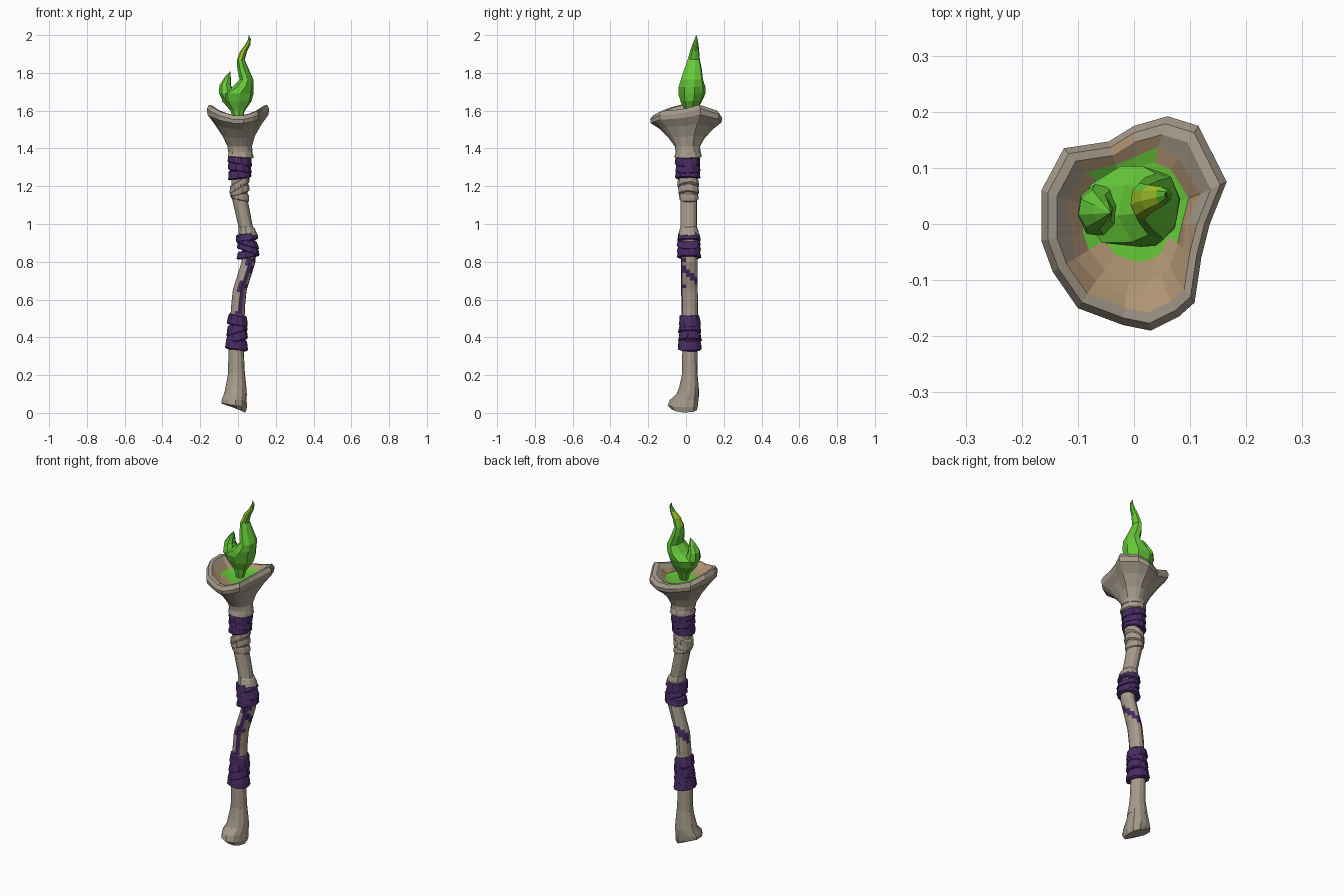
import bpy, bmesh, math, random
from mathutils import Vector

random.seed(4)
if "Cube" in bpy.data.objects:
    bpy.data.objects.remove(bpy.data.objects["Cube"], do_unlink=True)


def material(name, r, g, b):
    m = bpy.data.materials.new(name)
    m.use_nodes = True
    m.diffuse_color = (r, g, b, 1)
    bsdf = m.node_tree.nodes["Principled BSDF"]
    bsdf.inputs["Base Color"].default_value = (r, g, b, 1)
    bsdf.inputs["Roughness"].default_value = 0.9
    return m


BONE = material("bone", 0.38, 0.33, 0.26)
TAN = material("bowl_tan", 0.44, 0.30, 0.17)
PURPLE = material("purple_cloth", 0.065, 0.024, 0.125)
GREEN = material("flame_green", 0.13, 0.58, 0.04)
LIME = material("flame_lime", 0.36, 0.55, 0.02)


def loft(name, rings, mats, rule=None):
    """Skin closed rings of points, cap both ends, colour faces by rule."""
    bm = bmesh.new()
    loops = [[bm.verts.new(p) for p in ring] for ring in rings]
    n = len(loops[0])
    for a, b in zip(loops, loops[1:]):
        for i in range(n):
            j = (i + 1) % n
            bm.faces.new((a[i], a[j], b[j], b[i]))
    bm.faces.new(loops[0][::-1])
    bm.faces.new(loops[-1])
    bmesh.ops.recalc_face_normals(bm, faces=bm.faces)
    bm.normal_update()
    if rule:
        for f in bm.faces:
            f.material_index = rule(f.calc_center_median(), f.normal)
    me = bpy.data.meshes.new(name)
    bm.to_mesh(me)
    bm.free()
    for m in mats:
        me.materials.append(m)
    ob = bpy.data.objects.new(name, me)
    bpy.context.collection.objects.link(ob)
    return ob


def ellipse(x, y, z, rx, ry, sides, turn=0.0, wobble=0.0, tilt=0.0, zjit=0.0):
    pts = []
    for i in range(sides):
        a = turn + math.tau * i / sides
        k = 1 + random.uniform(-wobble, wobble)
        dx, dy = rx * k * math.cos(a), ry * k * math.sin(a)
        pts.append(Vector((x + dx, y + dy,
                           z + tilt * dx + random.uniform(-zjit, zjit))))
    return pts


# Crooked shaft: height, centre x, centre y, radius x, radius y
SHAFT = [(0.12, -.012, .015, .058, .054), (0.2, -.008, .02, .045, .041),
         (0.32, -.01, .02, .041, .04), (0.45, -.005, .02, .039, .042),
         (0.56, 0, .02, .037, .044), (0.65, .009, .018, .037, .044),
         (0.8, .056, .018, .037, .044), (0.88, .06, .015, .037, .044),
         (0.96, .046, .015, .038, .044), (1.13, .01, .015, .041, .044),
         (1.25, .008, .01, .045, .045), (1.4, .012, .01, .06, .058)]


def shaft_at(z):
    for a, b in zip(SHAFT, SHAFT[1:]):
        if z <= b[0]:
            t = (z - a[0]) / (b[0] - a[0])
            return [p + (q - p) * t for p, q in zip(a, b)][1:]
    return SHAFT[-1][1:]


def shaft_colour(c, n):
    # stain running up the front, then a strip winding down to the back
    if not 0.52 < c.z < 0.82:
        return 0
    x, y = shaft_at(c.z)[:2]
    a = math.atan2(c.y - y, c.x - x)
    front = abs(a + math.pi * 0.42) < 0.35 + 0.25 * math.sin(c.z * 40)
    strip = a > -1.2 and abs(c.z - (0.735 - 0.035 * a)) < 0.024
    return int(front or strip)


heights = [s[0] for s in SHAFT if not 0.5 < s[0] < 0.85]
heights = sorted(heights + [0.52 + 0.02 * i for i in range(17)])
rings = []
for z in heights:
    x, y, rx, ry = shaft_at(z)
    rings.append(ellipse(x, y, z, rx, ry, 12, 0.1))
loft("shaft", rings, [BONE, PURPLE], shaft_colour)

# Knuckled foot with a toe to the front
foot = []
for z, x, y, rx, ry, tilt, lobe in [(.022, -.01, -.005, .05, .068, -.4, .1),
                                    (.04, -.02, -.01, .068, .08, -.15, .12),
                                    (.068, -.021, -.004, .067, .076, 0, .1),
                                    (.1, -.014, .012, .061, .06, 0, .05),
                                    (.14, -.01, .017, .054, .051, 0, .03),
                                    (.21, -.008, .02, .045, .041, 0, 0)]:
    ring = ellipse(x, y, z, rx, ry, 12, 0.1, 0, tilt)
    for i, p in enumerate(ring):
        k = 1 + lobe * math.cos(3 * (math.tau * i / 12 + math.pi / 2)) * 0.8
        p.x, p.y = x + (p.x - x) * k, y + (p.y - y) * k
    foot.append(ring)
loft("foot", foot, [BONE])


def wrap(name, z0, z1, r0, r1, bands, tilt, mat, shift=0.0):
    """Overlapping slanted cloth bands following the shaft."""
    h = (z1 - z0) / bands
    for b in range(bands):
        rings = []
        lean = tilt * random.uniform(0.5, 1.2) * (1 if b % 3 else -0.4)
        for t, k in ((-0.15, .9), (0.0, 1.03), (0.5, 1.0), (1.05, .95), (1.2, .82)):
            z = z0 + h * (b + t)
            r = (r0 + (r1 - r0) * (b + t) / bands) * k
            x, y = shaft_at(z)[:2]
            rings.append(ellipse(x + shift, y, z, r, r * 1.06, 11, b * 0.4,
                                 0.035, lean, h * 0.06))
        loft(f"{name}_band_{b + 1}", rings, [mat])


wrap("lower_wrap", 0.34, 0.51, .059, .052, 4, 0.45, PURPLE)
wrap("middle_wrap", 0.825, 0.945, .059, .057, 4, -0.45, PURPLE, -.006)
wrap("top_wrap", 1.245, 1.355, .061, .064, 3, -0.3, PURPLE)
wrap("middle_binding", 0.945, 0.98, .05, .046, 1, 0.3, BONE, .004)
wrap("upper_binding", 1.13, 1.225, .047, .055, 3, 0.5, BONE)
wrap("neck_binding", 1.355, 1.385, .066, .066, 1, 0.15, BONE, .002)

# Irregular bowl: rim outline seen from above
RIM = [(.165, .075), (.115, .175), (.06, .192), (.0, .175), (-.045, .147),
       (-.125, .135), (-.165, .06), (-.165, -.03), (-.145, -.085),
       (-.1, -.15), (-.02, -.18), (.03, -.19), (.08, -.165), (.108, -.14),
       (.12, -.06), (.135, .0)]


def bowl_ring(z, scale, round_part, radius, saddle):
    pts = []
    for i, (x, y) in enumerate(RIM):
        a = math.atan2(y, x)
        k = scale * (1 - 0.1 * saddle * (i % 2) * (scale < 0.8))
        px = x * k * (1 - round_part) + (.012 + radius * math.cos(a)) * round_part
        py = y * k * (1 - round_part) + (.01 + radius * math.sin(a)) * round_part
        pts.append((px, py, z + saddle * 0.055 * (x / .16) ** 2))
    return pts


def bowl_colour(c, n):
    if n.z < 0.15 or c.z < 1.52:
        return 0
    if math.hypot(c.x, c.y - .03) < 0.092:
        return 2
    return int(math.hypot(c.x / .125, c.y / .15) < 0.98 and c.z < 1.6)


loft("bowl", [bowl_ring(1.385, .4, 1, .066, 0), bowl_ring(1.41, .4, .8, .066, 0),
              bowl_ring(1.455, .56, .35, .08, .2), bowl_ring(1.5, .78, .1, .1, .5),
              bowl_ring(1.532, .98, 0, 0, .8), bowl_ring(1.552, 1, 0, 0, 1),
              bowl_ring(1.573, .93, 0, 0, 1), bowl_ring(1.574, .83, 0, 0, .9),
              bowl_ring(1.562, .72, 0, 0, .6), bowl_ring(1.556, .6, .3, .09, .2),
              bowl_ring(1.553, .4, .5, .07, 0), bowl_ring(1.552, .1, .5, .02, 0)],
     [BONE, TAN, GREEN], bowl_colour)


def flame(name, stations):
    rings = [ellipse(x, y, z, rx, ry, 8, 0.2, 0.05) for x, y, z, rx, ry in stations]
    loft(name, rings, [GREEN, LIME],
         lambda c, n: int(1.87 < c.z < 1.96 and n.z > 0.3))


# Flame: a tall curling tongue and a short side tongue
flame("flame_main", [(.0, .02, 1.553, .022, .02), (-.002, .024, 1.6, .04, .032),
                     (-.008, .028, 1.65, .08, .06), (-.006, .03, 1.69, .09, .074),
                     (.028, .03, 1.725, .056, .072), (.046, .032, 1.765, .036, .06),
                     (.026, .037, 1.82, .03, .046), (.014, .041, 1.87, .021, .033),
                     (.03, .046, 1.915, .019, .025), (.052, .05, 1.95, .014, .016),
                     (.061, .053, 1.98, .007, .008), (.056, .055, 2.0, .001, .001)])
flame("flame_side", [(-.045, .025, 1.64, .03, .035), (-.06, .025, 1.69, .043, .05),
                     (-.068, .024, 1.735, .031, .036), (-.055, .022, 1.775, .017, .02),
                     (-.042, .02, 1.807, .001, .001)])
